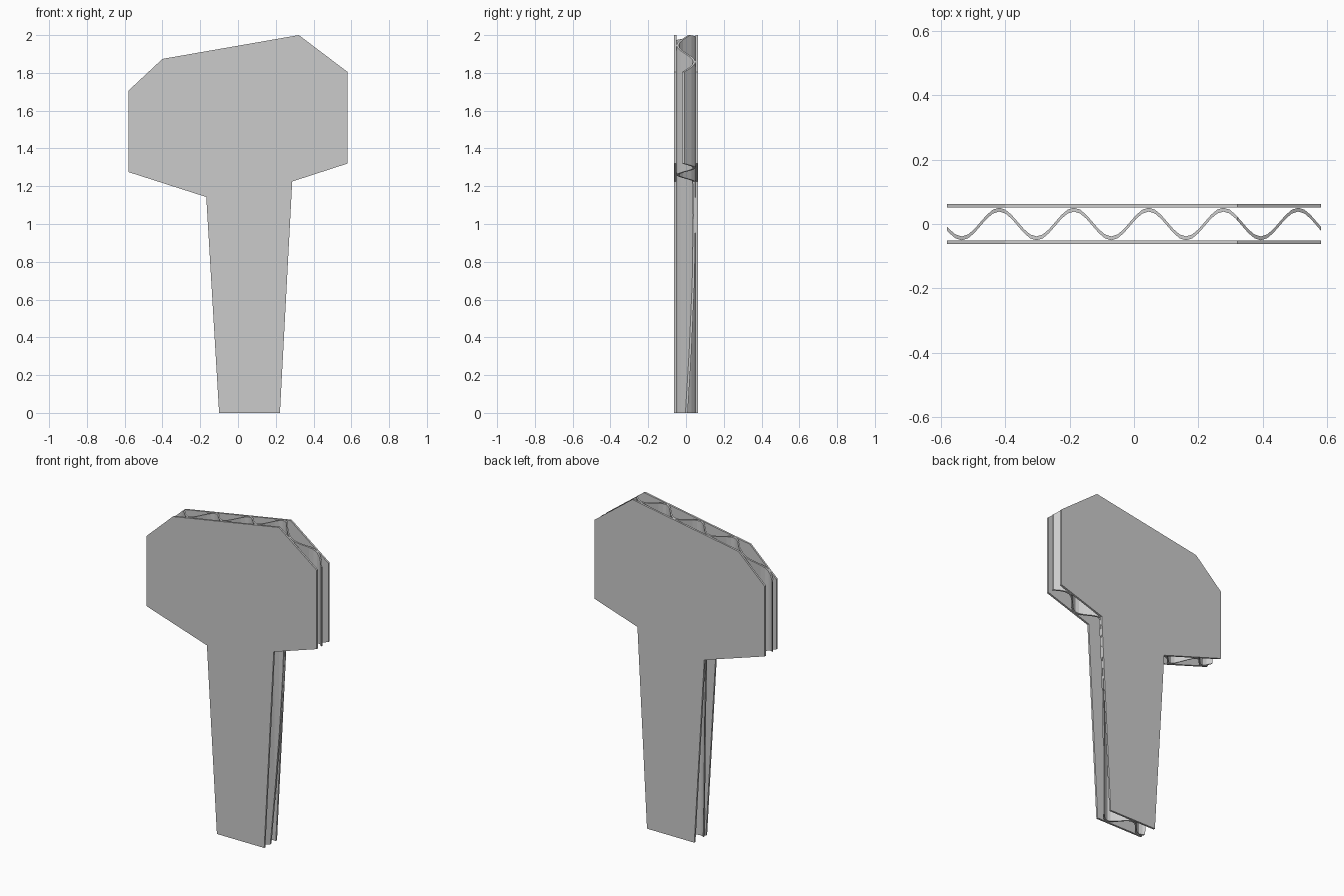
import bpy, math

if "Cube" in bpy.data.objects:
    bpy.data.objects.remove(bpy.data.objects["Cube"])

# Front outline (x, z) of the die-cut board
OUTLINE = [(-0.10, 0), (0.222, 0), (0.287, 1.225), (0.58, 1.32), (0.58, 1.805),
           (0.322, 2.0), (-0.40, 1.874), (-0.58, 1.706), (-0.58, 1.275), (-0.168, 1.143)]
HALF = 0.0625      # half of the total board depth
LINER = 0.012      # face sheet thickness
PERIOD = 0.232     # flute spacing
WALL = 0.012       # flute sheet thickness
AMP = HALF - LINER - WALL / 2


def prism(name, bottom, offset):
    """Closed prism from a loop of points, extruded by an offset."""
    n = len(bottom)
    top = [tuple(a + b for a, b in zip(p, offset)) for p in bottom]
    faces = [tuple(range(n))[::-1], tuple(range(n, 2 * n))]
    faces += [(i, (i + 1) % n, n + (i + 1) % n, n + i) for i in range(n)]
    mesh = bpy.data.meshes.new(name)
    mesh.from_pydata(bottom + top, [], faces)
    obj = bpy.data.objects.new(name, mesh)
    bpy.context.collection.objects.link(obj)
    return obj


def sheet(name, y0, y1):
    """Outline-shaped sheet between two depths."""
    loop = [(x, y1, z) for x, z in reversed(OUTLINE)]
    loop = [(x, y1, z) for x, _, z in loop[::-1]]
    return prism(name, loop[::-1], (0, y0 - y1, 0))


# Flat front and back faces
sheet("front_liner", -HALF, -HALF + LINER)
sheet("back_liner", HALF - LINER, HALF)

# Corrugated core: sine strip extruded upward
steps = 12
xs = [0.0455 + PERIOD * i / steps for i in range(-34, 31)]
wave = [(x, AMP * math.cos(2 * math.pi * (x - 0.0455) / PERIOD)) for x in xs]
loop = [(x, y - WALL / 2, -0.1) for x, y in wave]
loop += [(x, y + WALL / 2, -0.1) for x, y in reversed(wave)]
core = prism("corrugated_core", loop, (0, 0, 2.2))

# Trim the core to the board outline
cutter = sheet("outline_cutter", -0.1, 0.1)
cutter.hide_render = True
for obj in (core, cutter):
    bpy.context.view_layer.objects.active = obj
    bpy.ops.object.mode_set(mode='EDIT')
    bpy.ops.mesh.select_all(action='SELECT')
    bpy.ops.mesh.normals_make_consistent(inside=False)
    bpy.ops.object.mode_set(mode='OBJECT')
trim = core.modifiers.new("trim", 'BOOLEAN')
trim.operation = 'INTERSECT'
trim.solver = 'EXACT'
trim.object = cutter
bpy.context.view_layer.objects.active = core
bpy.ops.object.modifier_apply(modifier=trim.name)
bpy.data.objects.remove(cutter)
